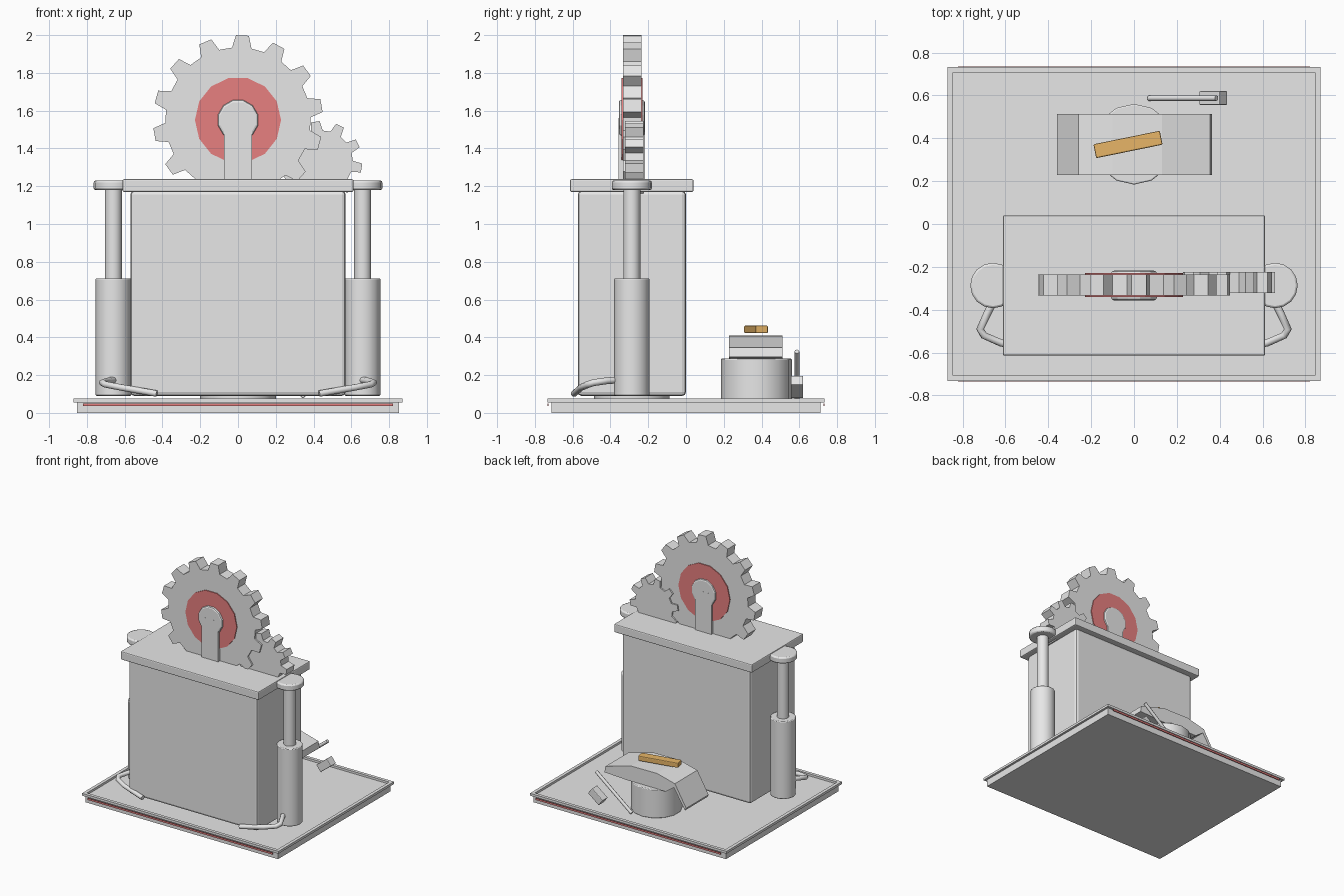
import bpy, bmesh, math
from mathutils import Matrix, Vector

if "Cube" in bpy.data.objects:
    bpy.data.objects.remove(bpy.data.objects["Cube"])


def material(name, rgb):
    m = bpy.data.materials.new(name)
    m.diffuse_color = (*rgb, 1)
    m.use_nodes = True
    m.node_tree.nodes["Principled BSDF"].inputs["Base Color"].default_value = m.diffuse_color
    return m


GREY = material("metal grey", (0.8, 0.8, 0.8))
RED = material("warm red", (0.9, 0.24, 0.24))
WOOD = material("wood orange", (0.95, 0.55, 0.16))


def finish(obj, mat=GREY, bevel=0, smooth=False):
    obj.data.materials.append(mat)
    if bevel:
        b = obj.modifiers.new("bevel", 'BEVEL')
        b.width, b.segments, b.limit_method = bevel, 2, 'ANGLE'
        b.angle_limit = math.radians(50)
    if smooth:
        bpy.ops.object.select_all(action='DESELECT')
        obj.select_set(True)
        bpy.context.view_layer.objects.active = obj
        bpy.ops.object.shade_smooth_by_angle(angle=math.radians(35))
    return obj


def add_mesh(name, bm):
    bmesh.ops.recalc_face_normals(bm, faces=bm.faces)
    me = bpy.data.meshes.new(name)
    bm.to_mesh(me)
    bm.free()
    obj = bpy.data.objects.new(name, me)
    bpy.context.collection.objects.link(obj)
    return obj


def box(name, lo, hi, mat=GREY, bevel=0, rot=None):
    """Box between two corners, optionally turned about its centre."""
    lo, hi = Vector(lo), Vector(hi)
    bm = bmesh.new()
    bmesh.ops.create_cube(bm, size=1, matrix=Matrix.Diagonal((*(hi - lo), 1)))
    obj = add_mesh(name, bm)
    obj.location = (lo + hi) / 2
    if rot:
        obj.rotation_euler = rot
    return finish(obj, mat, bevel)


def cylinder(name, x, y, r, z0, z1, sides=16, bevel=0):
    bm = bmesh.new()
    bmesh.ops.create_cone(bm, cap_ends=True, segments=sides, radius1=r, radius2=r, depth=z1 - z0,
                          matrix=Matrix.Translation((x, y, (z0 + z1) / 2)))
    return finish(add_mesh(name, bm), GREY, bevel, True)


def prism_y(name, pts, y0, y1, mat=GREY, bevel=0):
    """Extrude an (x, z) outline along y."""
    bm = bmesh.new()
    face = bm.faces.new([bm.verts.new((x, y0, z)) for x, z in pts])
    ext = bmesh.ops.extrude_face_region(bm, geom=[face])
    bmesh.ops.translate(bm, vec=(0, y1 - y0, 0),
                        verts=[v for v in ext["geom"] if isinstance(v, bmesh.types.BMVert)])
    return finish(add_mesh(name, bm), mat, bevel)


def polygon(x, z, r, sides):
    return [(x + r * math.cos(math.tau * (i + 0.5) / sides + math.pi / 2),
             z + r * math.sin(math.tau * (i + 0.5) / sides + math.pi / 2)) for i in range(sides)]


def gear(name, x, z, root, tip, teeth, start, y0, y1):
    pts = []
    for i in range(teeth):
        mid = math.radians(start) + math.tau * i / teeth
        step = math.tau / teeth
        for off, r in ((-0.30, root), (-0.17, tip), (0.17, tip), (0.30, root)):
            a = mid + off * step
            pts.append((x + r * math.cos(a), z + r * math.sin(a)))
    return prism_y(name, pts, y0, y1)


def tube(name, pts, r):
    cu = bpy.data.curves.new(name, 'CURVE')
    cu.dimensions = '3D'
    cu.bevel_depth, cu.bevel_resolution, cu.use_fill_caps = r, 2, True
    sp = cu.splines.new('POLY')
    sp.points.add(len(pts) - 1)
    for p, co in zip(sp.points, pts):
        p.co = (*co, 1)
    sp.use_smooth = True
    obj = bpy.data.objects.new(name, cu)
    bpy.context.collection.objects.link(obj)
    cu.materials.append(GREY)
    return obj


# Base tray with a thin raised rim
box("base", (-0.853, -0.712, 0), (0.853, 0.712, 0.058))
for s in (-1, 1):
    box("rim_side", (s * 0.858 - 0.013, -0.732, 0.056), (s * 0.858 + 0.013, 0.732, 0.075))
    box("rim_end", (-0.845, s * 0.719 - 0.013, 0.056), (0.845, s * 0.719 + 0.013, 0.075))
    box("red_strip", (-0.82, s * 0.731 - 0.003, 0.036), (0.82, s * 0.731 + 0.003, 0.05), RED)

# Main body, its foot and its lid
cylinder("body_foot", 0, -0.287, 0.2, 0.055, 0.1)
box("body", (-0.57, -0.573, 0.09), (0.57, 0, 1.175), bevel=0.02)
box("lid", (-0.612, -0.614, 1.17), (0.612, 0.04, 1.237), bevel=0.008)

# Pistons and bent pipes on both sides
for s in (-1, 1):
    cylinder("piston_sleeve", s * 0.66, -0.287, 0.094, 0.09, 0.712, bevel=0.006)
    cylinder("piston_rod", s * 0.66, -0.287, 0.045, 0.7, 1.19)
    cylinder("piston_cap", s * 0.658, -0.287, 0.106, 1.18, 1.23, bevel=0.01)
    tube("bent_pipe", [(s * 0.65, -0.35, 0.175), (s * 0.685, -0.42, 0.17), (s * 0.718, -0.49, 0.16),
                       (s * 0.70, -0.52, 0.15), (s * 0.62, -0.555, 0.135), (s * 0.43, -0.592, 0.102)], 0.018)

# Gears, red plate, hub and post
gear("large_gear", 0, 1.55, 0.385, 0.45, 14, 87, -0.334, -0.236)
gear("small_gear", 0.443, 1.33, 0.165, 0.215, 10, 27, -0.322, -0.225)
prism_y("red_disc", polygon(0, 1.55, 0.228, 14), -0.341, -0.229, RED)
prism_y("hub", polygon(0, 1.55, 0.11, 12), -0.356, -0.218, bevel=0.012)
box("gear_post", (-0.073, -0.3565, 1.23), (0.073, -0.2175, 1.56))

# Rear pedestal with a bent top plate and a wooden bar
cylinder("pedestal", 0, 0.372, 0.188, 0.055, 0.287, sides=14, bevel=0.006)
prism_y("bent_plate", [(-0.36, 0.2), (-0.26, 0.37), (-0.1, 0.41), (0.13, 0.408), (0.355, 0.345),
                       (0.365, 0.295), (0.15, 0.285), (-0.18, 0.285), (-0.25, 0.335), (-0.35, 0.18)],
        0.228, 0.512)
box("wooden_bar", (-0.186, 0.338, 0.422), (0.13, 0.404, 0.462), WOOD, 0.006, (0, 0, math.radians(11.5)))
# Slanted lever and its tilted block
tube("lever", [(0.07, 0.587, 0.075), (0.385, 0.587, 0.325)], 0.013)
box("lever_block", (0.31, 0.555, 0.106), (0.43, 0.62, 0.168), bevel=0.005, rot=(0, math.radians(-38), 0))
